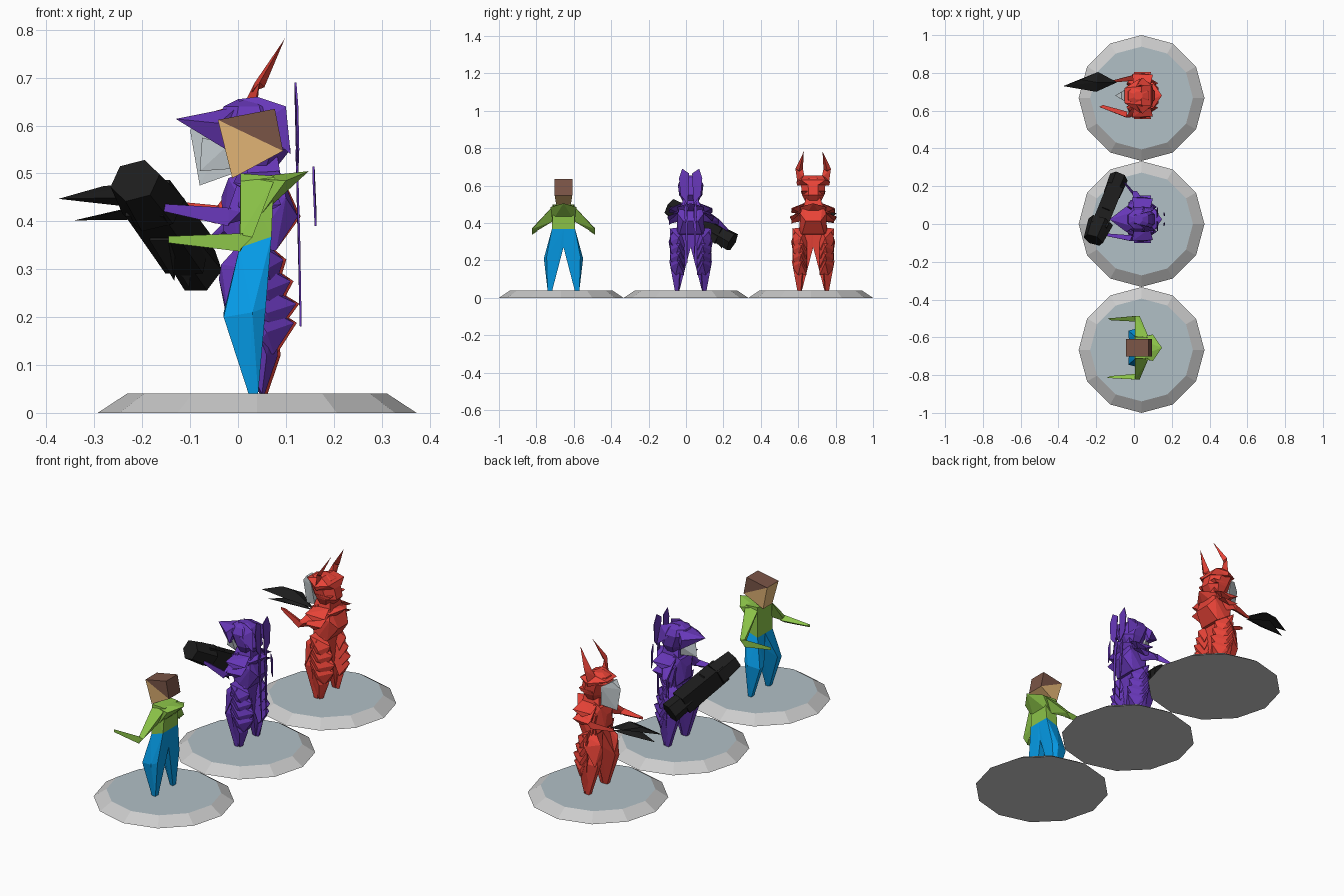
import bpy, bmesh, math
from mathutils import Vector

if "Cube" in bpy.data.objects:
    bpy.data.objects.remove(bpy.data.objects["Cube"])


def paint(name, hexcode):
    m = bpy.data.materials.new(name)
    c = [int(hexcode[i:i + 2], 16) / 255 for i in (0, 2, 4)]
    m.diffuse_color = [v ** 2.2 for v in c] + [1]
    m.use_nodes = True
    m.node_tree.nodes["Principled BSDF"].inputs["Base Color"].default_value = m.diffuse_color
    return m


GREEN, BLUE = paint("green", "8BC34A"), paint("blue", "0E9BE8")
BROWN, TAN = paint("brown", "795548"), paint("tan", "E8B878")
PURPLE, RED = paint("purple", "673AB7"), paint("red", "E8453A")
BLACK, SILVER = paint("black", "222222"), paint("silver", "CFD8DC")
STONE, TOP = paint("stone", "C4C4C4"), paint("disc_top", "B0BEC5")


def shard(name, hulls, mat, y=0, mirror=False):
    """Faceted object made of convex hulls; points are relative to the figure's centre line."""
    bm = bmesh.new()
    for pts in hulls:
        for s in ((1, -1) if mirror else (1,)):
            vs = [bm.verts.new((p[0], s * p[1] + y, p[2])) for p in pts]
            r = bmesh.ops.convex_hull(bm, input=vs)
            junk = {g for g in r["geom_interior"] + r["geom_unused"] if isinstance(g, bmesh.types.BMVert)}
            bmesh.ops.delete(bm, geom=list(junk), context='VERTS')
    bmesh.ops.recalc_face_normals(bm, faces=bm.faces)
    me = bpy.data.meshes.new(name)
    bm.to_mesh(me)
    bm.free()
    me.materials.append(mat)
    ob = bpy.data.objects.new(name, me)
    bpy.context.collection.objects.link(ob)
    return ob


def sym(pts):
    """Add the left-right mirrored partners, for one hull that spans the centre."""
    return pts + [(x, -y, z) for x, y, z in pts if y]


def base(name, y):
    bpy.ops.mesh.primitive_cone_add(vertices=12, radius1=.333, radius2=.272, depth=.04,
                                    location=(.04, y, .02))
    ob = bpy.context.object
    ob.name = name
    ob.data.materials.append(STONE)
    ob.data.materials.append(TOP)
    for f in ob.data.polygons:
        f.material_index = int(f.normal.z > .9)


def body(name, y, trousers, shirt):
    shard(name + "_legs", [[(.022, .064, .04), (.042, .060, .04), (.042, .085, .04), (.022, .085, .04),
                            (-.03, .09, .2), (-.03, .055, .21), (.03, .105, .21), (.058, .09, .22),
                            (.003, .062, .345), (.07, .062, .368), (.003, 0, .345), (.07, 0, .368),
                            (.02, 0, .27), (.06, 0, .27)]], trousers, y, True)
    shard(name + "_torso", [sym([(.003, .062, .343), (.07, .062, .368), (.005, .058, .5), (.075, .055, .495)])],
          shirt, y)
    shard(name + "_upper_back", [sym([(.148, 0, .505), (.1, .07, .485), (.045, .06, .41), (.01, .05, .49)])],
          shirt, y)


def arm(name, y, mat, side, elbow, hand):
    e, h = Vector(elbow), Vector(hand)
    shard(name, [[(.005, side * .045, .498), (.078, side * .055, .492), (.04, side * .055, .41),
                  (.06, side * .085, .46), e + Vector((0, 0, .015)), e - Vector((0, 0, .015)), e + Vector((.025, 0, .01))],
                 [e + Vector((.005, 0, .018)), e - Vector((0, 0, .02)), e + Vector((.01, -side * .03, 0)),
                  h + Vector((0, 0, .007)), h - Vector((0, 0, .007)), h + Vector((.02, -side * .01, 0))]], mat, y)


def armour(name, y, mat, g):
    # serrated plates down the back and outside of each leg
    plates = []
    for tx, tz in ((.095, .32), (.11, .275), (.122, .228), (.117, .188)):
        plates.append([(.015, .112, tz + .05), (.03, .03, tz + .06), (tx + g, .065, tz), (.06, .108, tz - .02),
                       (.075 + g, .035, tz - .065), (.075 + g, .08, tz - .065), (.03, .1, tz - .06)])
    plates.append([(.03, .115, .2), (.08, .05, .2), (.083 + g, .06, .12), (.06, .1, .12), (.045, .06, .04),
                   (.056 + g, .065, .04), (.05, .085, .04), (.02, .09, .1)])
    # knee and thigh guards
    plates.append([(-.035, .07, .31), (-.04, .06, .28), (-.02, .1, .2), (.03, .118, .3), (.05, .1, .35),
                   (.01, .05, .36), (-.028, .05, .22)])
    shard(name + "_leg_plates", plates, mat, y, True)
    # jacket flare and chest plate
    shard(name + "_jacket", [sym([(.125 + g, .04, .41), (.1, .07, .45), (.08, .06, .34), (.02, .075, .33),
                                  (-.005, .07, .45), (.09, .05, .5)]),
                             sym([(-.035, .02, .45), (-.02, .05, .49), (-.03, .03, .38), (.02, .07, .42),
                                  (.02, .05, .51), (.0, .05, .35)])], mat, y)
    # layered shoulder guards
    shard(name + "_shoulder_guards", [[(.0, .05, .5), (.085, .05, .505), (.1, .11, .475), (-.01, .115, .48),
                                       (.04, .118, .455), (.04, .06, .45)],
                                      [(.0, .06, .46), (.08, .06, .46), (.09, .125, .435), (.0, .125, .43),
                                       (.045, .115, .41)]], mat, y, True)
    # faceted neck
    shard(name + "_neck", [sym([(.0, .035, .53), (.08, .035, .55), (-.01, .05, .49), (.09, .05, .49)])], mat, y)


def helmet(name, y, mat):
    rings = ((.500, .015, .07, .035), (.55, -.02, .11, .06), (.61, -.045, .095, .066), (.64, -.03, .075, .05),
             (.655, .0, .045, .022))
    pts = []
    for z, x0, x1, w in rings:
        for i in range(8):
            a = math.pi * (i + .5) / 4
            pts.append(((x0 + x1) / 2 + (x1 - x0) / 2 * 1.08 * math.cos(a), w * 1.08 * math.sin(a), z))
    shard(name + "_helmet", [pts], mat, y)


for label, yb in (("villager", -.667), ("gunner", 0), ("horned", .667)):
    base(label + "_base", yb)

# villager: plain clothes and a tilted block head
Y = -.655
body("villager", Y, BLUE, GREEN)
arm("villager_right_arm", Y, GREEN, -1, (.005, -.168, .357), (-.145, -.16, .362))
arm("villager_left_arm", Y, GREEN, 1, (.005, .168, .357), (-.14, .155, .362))
shard("villager_hair", [sym([(-.042, .047, .612), (.077, .047, .635), (.094, .047, .547)])], BROWN, Y)
shard("villager_face", [sym([(-.042, .047, .612), (.094, .047, .547), (-.012, .038, .49)])], TAN, Y)

# gunner: visor helmet, back blades and a heavy cannon
Y = .025
body("gunner", Y, PURPLE, PURPLE)
armour("gunner", Y, PURPLE, 0)
helmet("gunner", Y, PURPLE)
arm("gunner_right_arm", Y, PURPLE, -1, (-.02, -.115, .41), (-.165, -.085, .43))
arm("gunner_left_arm", Y, PURPLE, 1, (-.01, .15, .405), (-.06, .2, .36))
shard("gunner_visor", [sym([(-.13, 0, .614), (-.04, .068, .605), (-.025, .062, .55), (.0, .04, .64)])], PURPLE, Y)
shard("gunner_face", [sym([(-.075, 0, .575), (-.08, 0, .505), (-.02, .045, .56), (-.01, .035, .51)])], SILVER, Y)
shard("gunner_crest", [[(.0, .02, .655), (.04, .03, .66), (.1, .045, .64), (.11, .06, .54), (.04, .068, .6)]],
      PURPLE, Y, True)
blades = []
for outline in (((.12, .008, .665), (.12, .045, .69), (.124, .062, .64), (.126, .055, .55), (.124, .015, .5)),
                ((.122, .015, .55), (.124, .035, .5), (.128, .03, .36), (.131, .018, .18)),
                ((.158, .02, .515), (.158, .035, .48), (.162, .03, .39), (.162, .018, .42))):
    blades.append([(x + d, yy, z) for x, yy, z in outline for d in (-.002, .002)])
shard("gunner_back_blades", blades, PURPLE, Y, True)

# cannon: stepped prisms strung along one slanted axis
A, B = Vector((-.215, -.085, .485)), Vector((-.085, .235, .305))
axis = (B - A).normalized()
side = axis.cross(Vector((0, 0, 1))).normalized()
up = side.cross(axis)


def section(t, w, h, n, turn):
    c = A.lerp(B, t)
    return [c + side * w * math.cos(2 * math.pi * i / n + turn) + up * h * math.sin(2 * math.pi * i / n + turn)
            for i in range(n)]


q = math.pi / 4
shard("cannon", [section(0, .055, .05, 6, .3) + section(.3, .07, .06, 6, .3),
                 section(.2, .06, .06, 4, q) + section(.85, .06, .065, 4, q),
                 section(.75, .045, .05, 6, 0) + section(1.04, .05, .055, 6, 0),
                 section(.45, .03, .07, 4, q) + [A.lerp(B, .75) - up * .085],
                 section(.8, .03, .04, 4, q) + [A.lerp(B, .95) - up * .06]], BLACK)

# horned warrior: mask, horns and a split blade
Y = .68
body("horned", Y, RED, RED)
armour("horned", Y, RED, .006)
helmet("horned", Y, RED)
arm("horned_right_arm", Y, RED, -1, (-.045, -.115, .415), (-.185, -.06, .44))
arm("horned_left_arm", Y, RED, 1, (.0, .11, .42), (-.115, .08, .41))
shard("horned_mask", [sym([(-.065, .02, .628), (-.1, 0, .59), (-.08, 0, .475), (-.02, .048, .6), (-.01, .035, .5)])],
      SILVER, Y)
shard("horned_helmet_brim", [sym([(-.05, .04, .63), (.03, .09, .62), (.09, .065, .63), (.1, .03, .605),
                                  (.03, .085, .6), (.04, .05, .655)]),
                             sym([(.1, .06, .57), (.02, .066, .57), (.085, .06, .555), (.02, .06, .55)])], RED, Y)
shard("horned_horns", [[(.01, .045, .64), (.04, .045, .64), (.03, .085, .62), (.045, .095, .69), (.035, .055, .69)],
                       [(.045, .095, .69), (.035, .055, .69), (.028, .075, .67), (.055, .075, .68),
                        (.098, .05, .782)]], RED, Y, True)
shard("split_blade", [[(-.375, .05, .447), (-.28, .085, .474), (-.19, .125, .45), (-.2, .02, .45), (-.2, .07, .478),
                       (-.09, .07, .415), (-.22, .07, .43)],
                      [(-.342, .06, .402), (-.22, .11, .425), (-.23, .03, .425), (-.2, .07, .405),
                       (-.1, .07, .405), (-.2, .07, .435)]], BLACK, Y)
